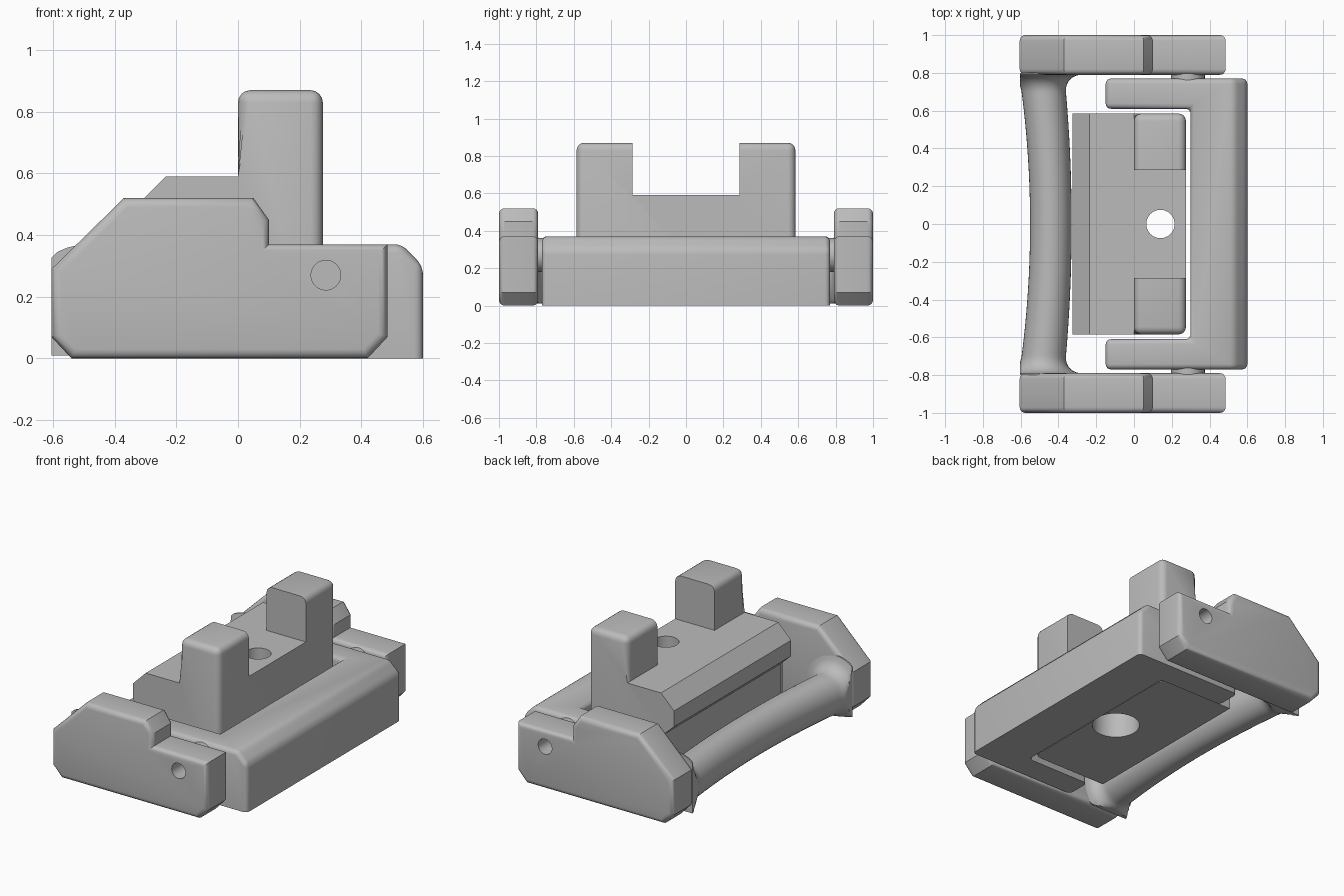
import bpy, bmesh, math
from mathutils import Matrix

cube = bpy.data.objects.get("Cube")
if cube:
    bpy.data.objects.remove(cube, do_unlink=True)

grey = bpy.data.materials.new("plain grey")
grey.use_nodes = True
COLOUR = (0.5, 0.5, 0.5, 1)
grey.diffuse_color = COLOUR
grey.node_tree.nodes["Principled BSDF"].inputs["Base Color"].default_value = COLOUR


def finish(name, bm):
    bmesh.ops.recalc_face_normals(bm, faces=bm.faces)
    me = bpy.data.meshes.new(name)
    bm.to_mesh(me)
    bm.free()
    me.materials.append(grey)
    ob = bpy.data.objects.new(name, me)
    bpy.context.collection.objects.link(ob)
    return ob


def prism(axis, pts, lo, hi):
    """Extrude a closed outline along y (outline in xz) or z (outline in xy)."""
    bm = bmesh.new()
    place = (lambda a, b, t: (a, t, b)) if axis == "y" else (lambda a, b, t: (a, b, t))
    base = bm.faces.new([bm.verts.new(place(a, b, lo)) for a, b in pts])
    ext = bmesh.ops.extrude_face_region(bm, geom=[base])
    move = (0, hi - lo, 0) if axis == "y" else (0, 0, hi - lo)
    bmesh.ops.translate(bm, vec=move, verts=[v for v in ext["geom"] if isinstance(v, bmesh.types.BMVert)])
    bmesh.ops.recalc_face_normals(bm, faces=bm.faces)
    return bm


def bevel(bm, rule, width, segments=4):
    edges = [e for e in bm.edges if rule(*[v.co for v in e.verts])]
    bmesh.ops.bevel(bm, geom=edges, offset=width, segments=segments, profile=0.5,
                    affect="EDGES", clamp_overlap=True)


def box(x0, x1, y0, y1, z0, z1):
    return prism("z", [(x0, y0), (x1, y0), (x1, y1), (x0, y1)], z0, z1)


def cylinder(axis, a, b, radius, lo, hi, sides=48):
    steps = [2 * math.pi * i / sides for i in range(sides)]
    return prism(axis, [(a + radius * math.cos(t), b + radius * math.sin(t)) for t in steps], lo, hi)


def activate(ob):
    bpy.ops.object.select_all(action="DESELECT")
    ob.select_set(True)
    bpy.context.view_layer.objects.active = ob


def cut(ob, *cutters):
    activate(ob)
    for bm in cutters:
        tool = finish("cutter", bm)
        mod = ob.modifiers.new("cut", "BOOLEAN")
        mod.operation, mod.solver, mod.object = "DIFFERENCE", "EXACT", tool
        bpy.ops.object.modifier_apply(modifier=mod.name)
        bpy.data.objects.remove(tool, do_unlink=True)


def smooth(ob):
    activate(ob)
    bpy.ops.object.shade_smooth_by_angle(angle=math.radians(30))


# Side plates with pivot holes, and the pivot bosses behind them
PLATE = [(-0.54, 0), (0.42, 0), (0.485, 0.07), (0.485, 0.37), (0.10, 0.37), (0.10, 0.45),
         (0.05, 0.52), (-0.37, 0.52), (-0.605, 0.29), (-0.605, 0.07)]
PIVOT = (0.285, 0.27)
for side, s in (("front", -1), ("back", 1)):
    bm = prism("y", PLATE, *sorted((s * 0.79, s * 1.0)))
    bevel(bm, lambda a, b: abs(a.y - b.y) < 1e-4, 0.03)
    plate = finish(side + "_plate", bm)
    cut(plate, cylinder("y", *PIVOT, 0.048, *sorted((s * 0.7, s * 1.1))))
    smooth(plate)
    smooth(finish(side + "_pivot_boss", cylinder("y", *PIVOT, 0.09, *sorted((s * 0.75, s * 0.80)))))

# Curved handle bar that flares into the plates
bm = bmesh.new()
RINGS, SIDES, FLARE = 64, 40, 0.09
rings = []
for i in range(RINGS + 1):
    y = -0.8 * math.cos(math.pi * i / RINGS)
    reach = max(0, min(FLARE, FLARE - (0.79 - abs(y))))
    grow = FLARE - math.sqrt(FLARE ** 2 - reach ** 2)
    mid = -0.44 - 0.077 * y * y
    half = 0.11 + 0.015 * y * y
    ring = []
    for j in range(SIDES):
        t = 2 * math.pi * j / SIDES
        x = mid + (half + grow) * math.cos(t)
        z = 0.15 + (0.13 + grow) * math.sin(t)
        ring.append(bm.verts.new((max(x, -0.604), y, max(z, 0.01))))
    rings.append(ring)
for r0, r1 in zip(rings, rings[1:]):
    for j in range(SIDES):
        k = (j + 1) % SIDES
        bm.faces.new((r0[j], r0[k], r1[k], r1[j]))
bm.faces.new(rings[0])
bm.faces.new(rings[-1])
smooth(finish("handle_bar", bm))

# C-shaped base frame: chamfered long edge, rounded sides, flat underside
FRAME = [(0.60, -0.77), (0.60, 0.77), (-0.15, 0.77), (-0.15, 0.61),
         (0.30, 0.61), (0.30, -0.61), (-0.15, -0.61), (-0.15, -0.77)]
bm = prism("z", FRAME, 0, 0.37)
bevel(bm, lambda a, b: min(a.x, b.x) > 0.59 and min(a.z, b.z) > 0.3, 0.07, 1)
bevel(bm, lambda a, b: max(a.z, b.z) > 0.01, 0.028)
smooth(finish("base_frame", bm))

# Clamp block: chamfered and undercut body with two rounded uprights
CLAMP = [(0.275, 0.02), (0.275, 0.87), (0, 0.87), (0, 0.59), (-0.235, 0.59),
         (-0.325, 0.50), (-0.325, 0.40), (-0.25, 0.33), (-0.25, 0.02)]
bm = prism("y", CLAMP, -0.585, 0.585)
bevel(bm, lambda a, b: max(a.z, b.z) > 0.6, 0.04)
clamp = finish("clamp_block", bm)
cut(clamp,
    box(-0.1, 0.4, -0.285, 0.285, 0.59, 1.0),
    cylinder("z", 0.14, 0, 0.075, -0.1, 0.8),
    cylinder("z", 0.14, 0, 0.14, -0.1, 0.32))
smooth(clamp)
